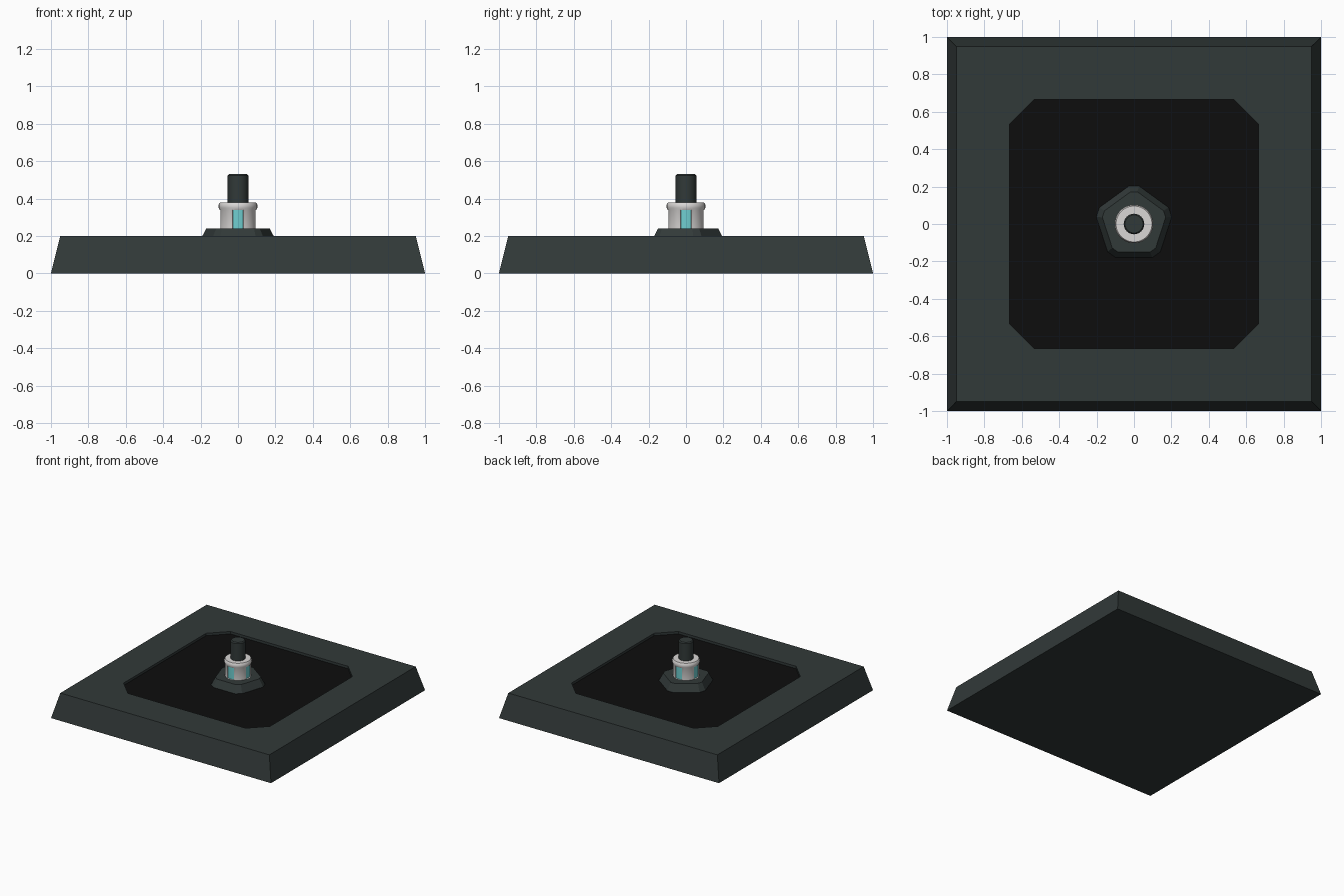
import bpy, bmesh, math

old = bpy.data.objects.get("Cube")
if old:
    bpy.data.objects.remove(old)


def make_material(name, color, roughness=0.6):
    mat = bpy.data.materials.new(name)
    mat.use_nodes = True
    mat.diffuse_color = (*color, 1)
    bsdf = next(n for n in mat.node_tree.nodes if n.type == 'BSDF_PRINCIPLED')
    bsdf.inputs["Base Color"].default_value = (*color, 1)
    bsdf.inputs["Roughness"].default_value = roughness
    return mat


slate = make_material("dark slate", (0.031, 0.041, 0.040))
black = make_material("black", (0.004, 0.004, 0.004))
silver = make_material("pale grey", (0.70, 0.68, 0.67))
teal = make_material("teal glass", (0.16, 0.62, 0.63))


def finish(name, bm, mats, smooth=False):
    bmesh.ops.recalc_face_normals(bm, faces=bm.faces)
    mesh = bpy.data.meshes.new(name)
    bm.to_mesh(mesh)
    bm.free()
    for m in mats:
        mesh.materials.append(m)
    obj = bpy.data.objects.new(name, mesh)
    bpy.context.collection.objects.link(obj)
    if smooth:
        bpy.ops.object.select_all(action='DESELECT')
        obj.select_set(True)
        bpy.context.view_layer.objects.active = obj
        bpy.ops.object.shade_smooth_by_angle(angle=math.radians(35))
    return obj


def ring(bm, points, z):
    return [bm.verts.new((x, y, z)) for x, y in points]


def bridge(bm, a, b):
    n = len(a)
    return [bm.faces.new((a[i], a[(i + 1) % n], b[(i + 1) % n], b[i])) for i in range(n)]


def circle(radius, count):
    return [(radius * math.cos(math.tau * i / count), radius * math.sin(math.tau * i / count))
            for i in range(count)]


def cut_square(half, cut):
    # square outline with two points per corner; cut 0 gives sharp corners
    pts = []
    for sx, sy in ((1, 1), (-1, 1), (-1, -1), (1, -1)):
        pair = [(sx * half, sy * (half - cut)), (sx * (half - cut), sy * half)]
        pts += pair if sx * sy > 0 else pair[::-1]
    return pts


def cut_pentagon(apothem, cut_radius):
    # pentagon pointing to the back, each corner trimmed by a short flat
    sharp = apothem / math.cos(math.pi / 5)
    half = (sharp - cut_radius) * math.tan(math.radians(54))
    pts = []
    for i in range(5):
        a = math.pi / 2 + math.tau * i / 5
        for side in (-half, half):
            pts.append((cut_radius * math.cos(a) - side * math.sin(a),
                        cut_radius * math.sin(a) + side * math.cos(a)))
    return pts


# Base slab with sloped sides and a shallow eight-sided recess
floor_z = 0.18
bm = bmesh.new()
bottom = ring(bm, cut_square(1.0, 0), 0)
top = ring(bm, cut_square(0.95, 0), 0.2)
lip = ring(bm, cut_square(0.665, 0.13), 0.2)
sunk = ring(bm, cut_square(0.665, 0.13), floor_z)
bm.faces.new(bottom)
for a, b in ((bottom, top), (top, lip), (lip, sunk)):
    bridge(bm, a, b)
bm.faces.new(sunk).material_index = 1
bmesh.ops.remove_doubles(bm, verts=bm.verts, dist=0.0001)
finish("base_slab", bm, [slate, black])

# Pentagonal hub
bm = bmesh.new()
low = ring(bm, cut_pentagon(0.18, 0.203), floor_z)
high = ring(bm, cut_pentagon(0.15, 0.172), 0.24)
bridge(bm, low, high)
bm.faces.new(low)
bm.faces.new(high)
finish("pentagon_hub", bm, [slate])


def lathe(bm, profile, count):
    rings = [ring(bm, circle(r, count), z) for r, z in profile]
    for a, b in zip(rings, rings[1:]):
        bridge(bm, a, b)
    return rings


# Pale collar with four sunken windows
bm = bmesh.new()
rings = lathe(bm, [(0.098, 0.23), (0.098, 0.24), (0.098, 0.34), (0.103, 0.35),
                   (0.103, 0.368), (0.096, 0.38), (0.05, 0.38)], 40)
bm.faces.new(rings[0])
bm.faces.new(rings[-1])
bmesh.ops.recalc_face_normals(bm, faces=bm.faces)
windows = []
for f in bm.faces:
    c = f.calc_center_median()
    near_axis = min(abs(c.x), abs(c.y)) < math.sin(math.radians(18)) * 0.098
    if 0.25 < c.z < 0.33 and near_axis:
        windows.append(f)
bmesh.ops.inset_region(bm, faces=windows, thickness=0.001, depth=-0.006, use_even_offset=True)
for f in windows:
    f.material_index = 1
finish("window_collar", bm, [silver, teal], smooth=True)

# Centre post
bm = bmesh.new()
rings = lathe(bm, [(0.055, 0.37), (0.055, 0.522), (0.048, 0.53)], 32)
bm.faces.new(rings[0])
bm.faces.new(rings[-1])
finish("centre_post", bm, [slate], smooth=True)
